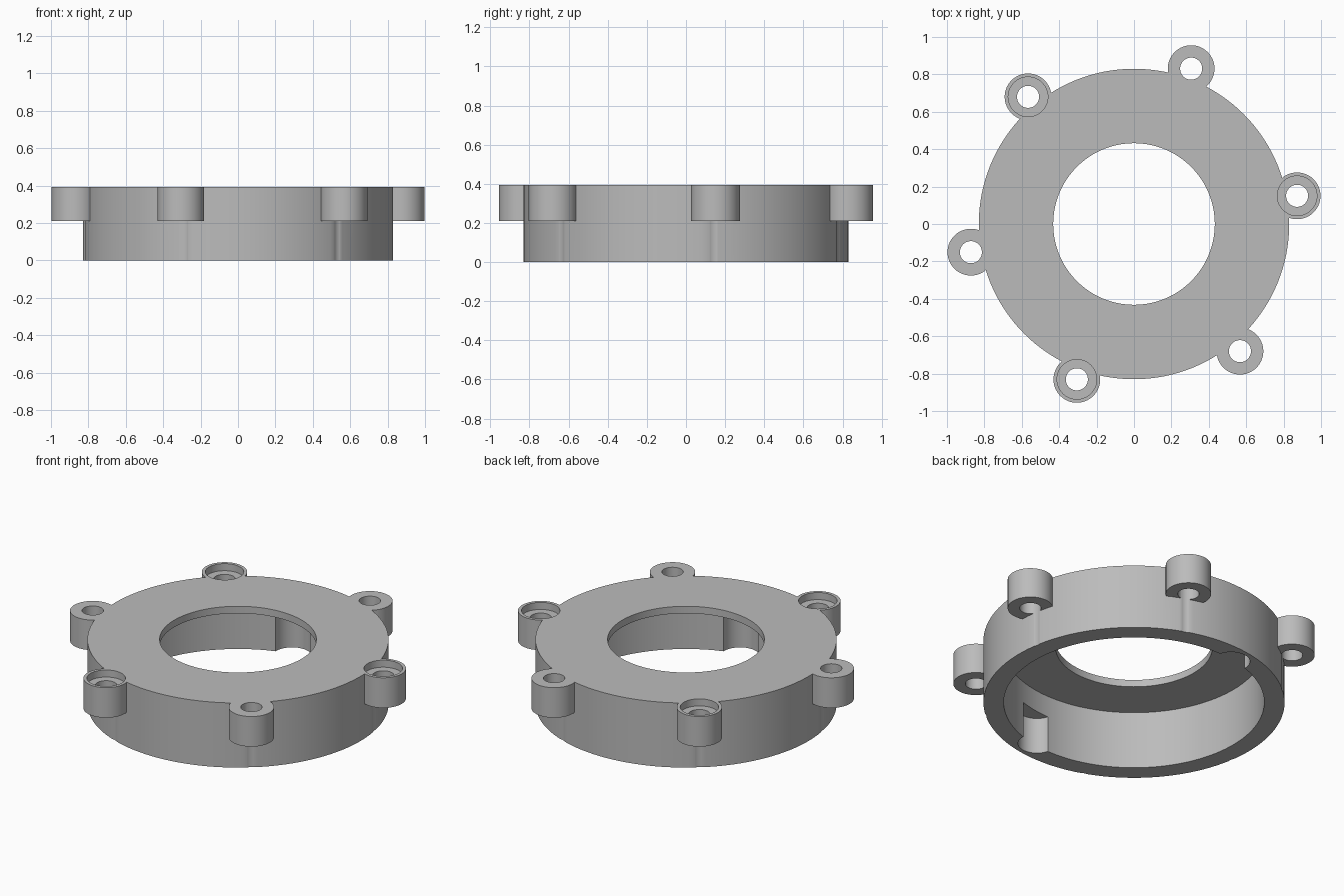
import bpy
from math import cos, sin, radians

cube = bpy.data.objects.get("Cube")
if cube:
    bpy.data.objects.remove(cube, do_unlink=True)

HEIGHT = 0.393
LUG_BASE = 0.21
LUG_ORBIT = 0.885
FIRST_ANGLE = 9.8

grey = bpy.data.materials.new("plain grey")
grey.use_nodes = True
grey.diffuse_color = (0.5, 0.5, 0.5, 1)
grey.node_tree.nodes["Principled BSDF"].inputs["Base Color"].default_value = (0.5, 0.5, 0.5, 1)


def cylinder(name, radius, z0, z1, orbit=0.0, angle=0.0, sides=64):
    """Upright cylinder placed at a polar position around the axis."""
    a = radians(angle)
    bpy.ops.mesh.primitive_cylinder_add(
        vertices=sides, radius=radius, depth=z1 - z0,
        location=(orbit * cos(a), orbit * sin(a), (z0 + z1) / 2))
    obj = bpy.context.object
    obj.name = name
    obj.data.materials.append(grey)
    return obj


def combine(target, tool, operation):
    """Apply a boolean and discard the tool."""
    mod = target.modifiers.new(operation.lower(), "BOOLEAN")
    mod.operation = operation
    mod.solver = "EXACT"
    mod.object = tool
    bpy.context.view_layer.objects.active = target
    bpy.ops.object.modifier_apply(modifier=mod.name)
    bpy.data.objects.remove(tool, do_unlink=True)


# Main ring: drum with a thin top plate
ring = cylinder("mounting_ring", 0.83, 0, HEIGHT, sides=128)

# Six lugs around the rim
angles = [FIRST_ANGLE + 60 * i for i in range(6)]
for angle in angles:
    lug = cylinder("lug", 0.125, LUG_BASE, HEIGHT, LUG_ORBIT, angle)
    combine(ring, lug, "UNION")

# Hollow underside and central opening
combine(ring, cylinder("hollow", 0.718, -0.1, 0.35, sides=128), "DIFFERENCE")
combine(ring, cylinder("opening", 0.432, -0.2, 0.6, sides=128), "DIFFERENCE")

# Screw holes, with a counterbore on every other lug
for i, angle in enumerate(angles):
    combine(ring, cylinder("screw_hole", 0.059, -0.1, 0.6, LUG_ORBIT, angle), "DIFFERENCE")
    if i % 2 == 0:
        combine(ring, cylinder("counterbore", 0.106, 0.35, 0.6, LUG_ORBIT, angle), "DIFFERENCE")

# Two opposite round recesses inside the wall
for angle in (FIRST_ANGLE + 90, FIRST_ANGLE + 270):
    combine(ring, cylinder("wall_recess", 0.105, -0.1, 0.22, 0.7, angle), "DIFFERENCE")

# Smooth round walls, crisp rims
bpy.ops.object.select_all(action="DESELECT")
ring.select_set(True)
bpy.context.view_layer.objects.active = ring
bpy.ops.object.shade_smooth_by_angle(angle=radians(30))
